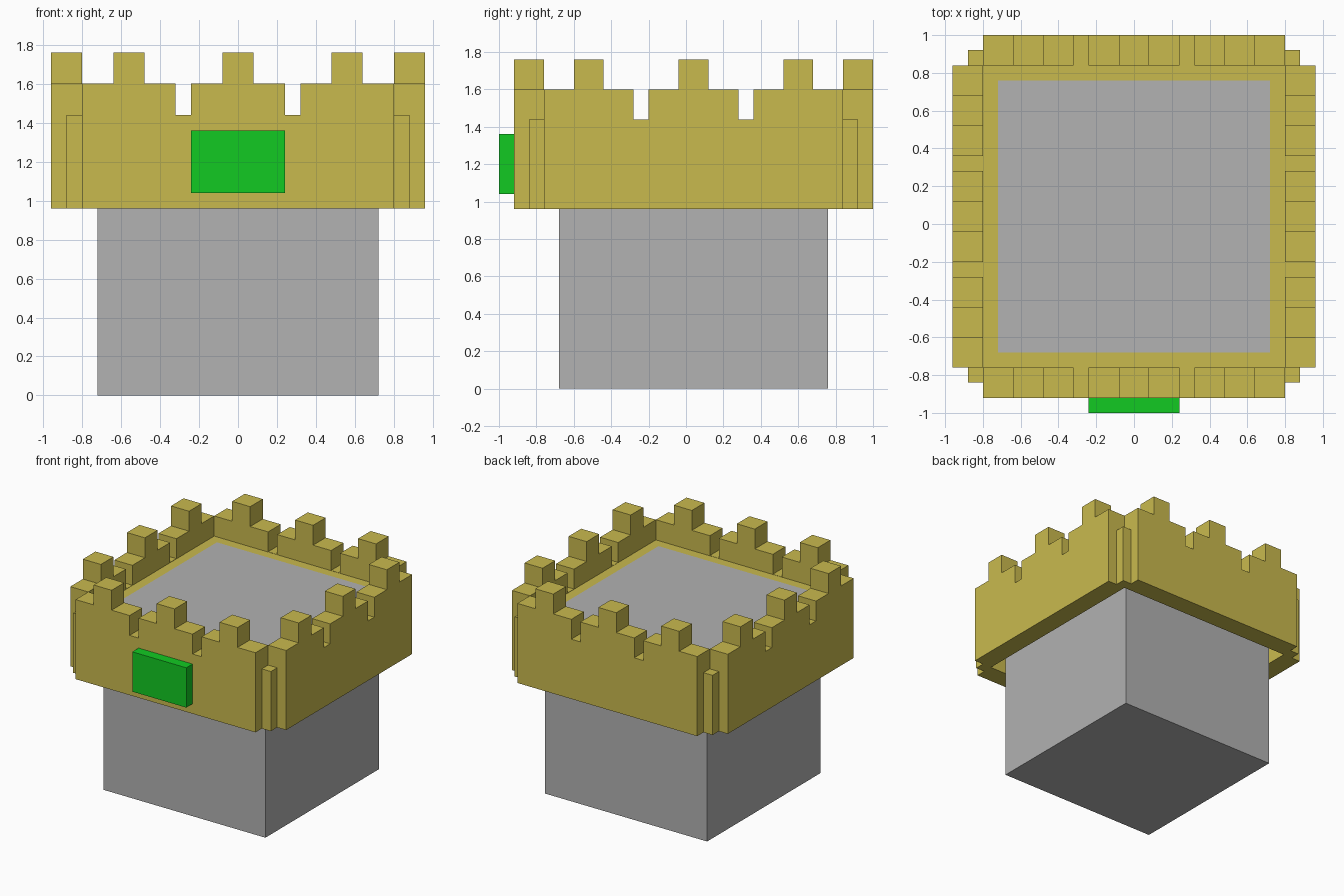
import bpy
import bmesh
import math
from mathutils import Matrix

if "Cube" in bpy.data.objects:
    bpy.data.objects.remove(bpy.data.objects["Cube"])

CY = 0.04  # tower centre in y


def material(name, rgb):
    m = bpy.data.materials.new(name)
    m.diffuse_color = (*rgb, 1.0)
    m.use_nodes = True
    m.node_tree.nodes["Principled BSDF"].inputs["Base Color"].default_value = m.diffuse_color
    return m


YELLOW = material("sand_yellow", (0.584, 0.491, 0.076))
GREY = material("stone_grey", (0.445, 0.445, 0.445))
GREEN = material("bright_green", (0.006, 0.590, 0.016))


def add_object(name, bm, mat):
    bmesh.ops.recalc_face_normals(bm, faces=bm.faces)
    mesh = bpy.data.meshes.new(name)
    bm.to_mesh(mesh)
    bm.free()
    mesh.materials.append(mat)
    obj = bpy.data.objects.new(name, mesh)
    bpy.context.collection.objects.link(obj)
    return obj


def box(name, lo, hi, mat):
    bm = bmesh.new()
    size = [b - a for a, b in zip(lo, hi)]
    mid = [(a + b) / 2 for a, b in zip(lo, hi)]
    bmesh.ops.create_cube(bm, size=1.0, matrix=Matrix.Translation(mid) @ Matrix.Diagonal((*size, 1.0)))
    return add_object(name, bm, mat)


def wall(name, angle):
    # Battlement outline: right half, mirrored to the left, then extruded
    half = [(0.08, 1.76), (0.08, 1.60), (0.24, 1.60), (0.24, 1.44), (0.32, 1.44),
            (0.32, 1.60), (0.48, 1.60), (0.48, 1.76), (0.64, 1.76), (0.64, 1.60),
            (0.80, 1.60), (0.80, 0.96)]
    outline = half + [(-x, z) for x, z in reversed(half)]
    bm = bmesh.new()
    face = bm.faces.new([bm.verts.new((x, -0.96, z)) for x, z in outline])
    ext = bmesh.ops.extrude_face_region(bm, geom=[face])
    moved = [v for v in ext["geom"] if isinstance(v, bmesh.types.BMVert)]
    bmesh.ops.translate(bm, verts=moved, vec=(0, 0.16, 0))
    bm.transform(Matrix.Translation((0, CY, 0)) @ Matrix.Rotation(angle, 4, 'Z'))
    return add_object(name, bm, YELLOW)


# Stone base rising to the floor level
box("tower_base", (-0.72, CY - 0.72, 0), (0.72, CY + 0.72, 1.44), GREY)

# Floor slab, leaving the base top showing in the middle
box("floor_slab", (-0.80, CY - 0.80, 1.36), (0.80, CY + 0.80, 1.438), YELLOW)

# Four battlement walls
for i, side in enumerate(("front", "right", "back", "left")):
    wall(side + "_wall", i * math.pi / 2)

# Small posts filling the corners
for sx, xn in ((-1, "left"), (1, "right")):
    for sy, yn in ((-1, "front"), (1, "back")):
        xs = sorted((sx * 0.80, sx * 0.88))
        ys = sorted((CY + sy * 0.80, CY + sy * 0.88))
        box(f"{yn}_{xn}_corner_post", (xs[0], ys[0], 0.96), (xs[1], ys[1], 1.44), YELLOW)

# Green plaque on the front wall
box("front_plaque", (-0.24, -1.0, 1.04), (0.24, -0.92, 1.36), GREEN)
